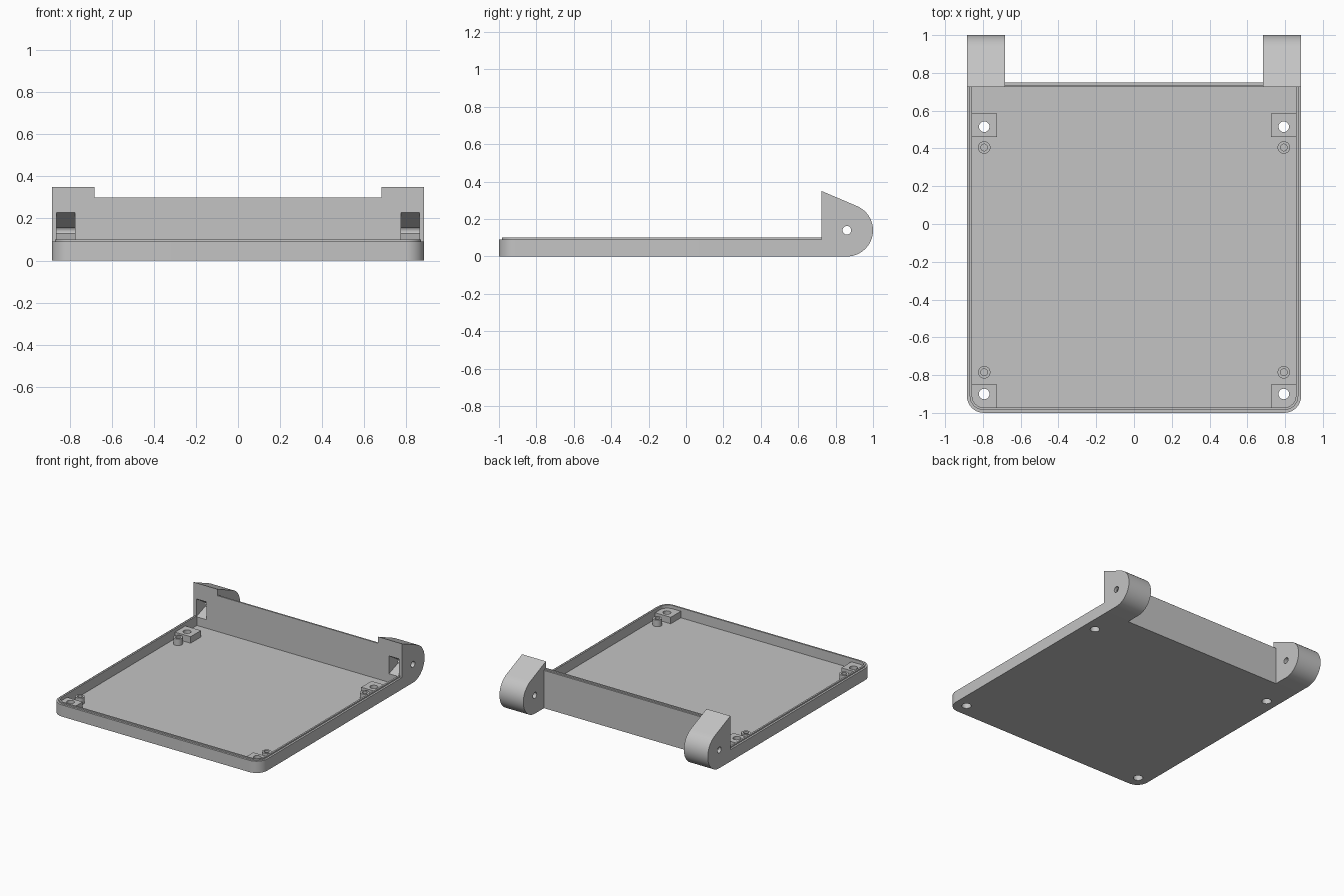
import bpy, bmesh, math
from mathutils import Matrix

if "Cube" in bpy.data.objects:
    bpy.data.objects.remove(bpy.data.objects["Cube"])

grey = bpy.data.materials.new("plain grey")
grey.use_nodes = True
grey.diffuse_color = (0.55, 0.55, 0.55, 1)
grey.node_tree.nodes["Principled BSDF"].inputs["Base Color"].default_value = (0.55, 0.55, 0.55, 1)

HALF, FRONT, BACK = 0.885, -1.0, 0.725
FLOOR = 0.025


def finish(bm, name):
    bmesh.ops.recalc_face_normals(bm, faces=bm.faces)
    mesh = bpy.data.meshes.new(name)
    bm.to_mesh(mesh)
    bm.free()
    mesh.materials.append(grey)
    ob = bpy.data.objects.new(name, mesh)
    bpy.context.collection.objects.link(ob)
    return ob


def prism(name, profile, x0, x1):
    """Extrude a (y, z) profile along x."""
    bm = bmesh.new()
    face = bm.faces.new([bm.verts.new((x0, y, z)) for y, z in profile])
    ext = bmesh.ops.extrude_face_region(bm, geom=[face])["geom"]
    bmesh.ops.translate(bm, vec=(x1 - x0, 0, 0),
                        verts=[v for v in ext if isinstance(v, bmesh.types.BMVert)])
    return finish(bm, name)


def box(name, x0, x1, y0, y1, z0, z1):
    return prism(name, [(y0, z0), (y1, z0), (y1, z1), (y0, z1)], x0, x1)


def cylinder(name, centre, r, depth, along_x=False):
    bm = bmesh.new()
    m = Matrix.Translation(centre)
    if along_x:
        m = m @ Matrix.Rotation(math.pi / 2, 4, 'Y')
    bmesh.ops.create_cone(bm, cap_ends=True, segments=32, radius1=r, radius2=r,
                          depth=depth, matrix=m)
    return finish(bm, name)


def cut(ob, cutter):
    """Subtract the cutter, then discard it."""
    cutter.hide_render = True
    mod = ob.modifiers.new("cut", 'BOOLEAN')
    mod.operation, mod.solver, mod.object = 'DIFFERENCE', 'EXACT', cutter
    bpy.context.view_layer.objects.active = ob
    bpy.ops.object.modifier_apply(modifier=mod.name)
    bpy.data.objects.remove(cutter)


def smooth(ob):
    bpy.ops.object.select_all(action='DESELECT')
    ob.select_set(True)
    bpy.context.view_layer.objects.active = ob
    bpy.ops.object.shade_smooth_by_angle(angle=math.radians(30))


def outline(inset, z):
    """U-shaped outline, rounded at the two front corners."""
    r, c = 0.09 - inset, 0.09
    pts = [(-HALF + inset, BACK, z)]
    for sx, start in ((-1, 180), (1, 270)):
        for i in range(9):
            a = math.radians(start + i * 90 / 8)
            pts.append((sx * (HALF - c) + r * math.cos(a), FRONT + c + r * math.sin(a), z))
    return pts + [(HALF - inset, BACK, z)]


def screw_cutters(x, y):
    # through hole with a wider recess for the screw head below
    return [cylinder("hole_cutter", (x, y, 0.05), 0.028, 0.2),
            cylinder("recess_cutter", (x, y, 0), 0.034, 0.08)]


# Tray: floor, walls and stepped lip from stacked outlines
bm = bmesh.new()
loops = [[bm.verts.new(p) for p in outline(inset, z)] for inset, z in
         ((0, 0), (0, 0.09), (0.015, 0.09), (0.015, 0.10), (0.028, 0.10), (0.028, FLOOR))]
for a, b in zip(loops, loops[1:]):
    for i in range(len(a) - 1):
        bm.faces.new((a[i], a[i + 1], b[i + 1], b[i]))
bm.faces.new(loops[0])
bm.faces.new(loops[-1])
bm.faces.new([l[0] for l in loops] + [l[-1] for l in reversed(loops)])
tray = finish(bm, "tray")

# Back wall with stepped top edge
prism("back_wall", [(BACK, 0), (0.75, 0), (0.75, 0.29), (0.737, 0.29), (0.737, 0.30), (BACK, 0.30)],
      -0.682, 0.682)

# Hinge arm side profile: sloped top running into a round end
arm_profile = [(BACK, 0)]
for i in range(25):
    a = math.radians(-90 + i * 157 / 24)
    arm_profile.append((0.86 + 0.14 * math.cos(a), 0.14 + 0.14 * math.sin(a)))
arm_profile.append((BACK, 0.35))

for side, s in (("left", 1), ("right", -1)):
    # Hinge arm with pin hole and tapered pocket on its front face
    arm = prism(side + "_hinge_arm", arm_profile, s * 0.682, s * HALF)
    cut(arm, cylinder("pin_cutter", (s * 0.78, 0.86, 0.14), 0.023, 0.4, True))
    cut(arm, prism("pocket_cutter", [(0.70, 0.243), (0.865, 0.14), (0.70, 0.082)],
                   s * 0.775, s * 0.862))
    smooth(arm)

    for end, hole_y, y0, y1, post_y in (("front", -0.90, -0.972, -0.85, -0.785),
                                        ("back", 0.515, 0.46, 0.585, 0.405)):
        # Screw block on the tray floor
        x = s * 0.793
        block = box(f"{end}_{side}_screw_block", s * 0.725, s * 0.858, y0, y1, FLOOR, 0.075)
        for target in (tray, block):
            for cutter in screw_cutters(x, hole_y):
                cut(target, cutter)
        smooth(block)

        # Hollow round standoff beside it
        post = cylinder(f"{end}_{side}_standoff", (x, post_y, 0.05), 0.033, 0.05)
        cut(post, cylinder("bore_cutter", (x, post_y, 0.07), 0.018, 0.08))
        smooth(post)

smooth(tray)
